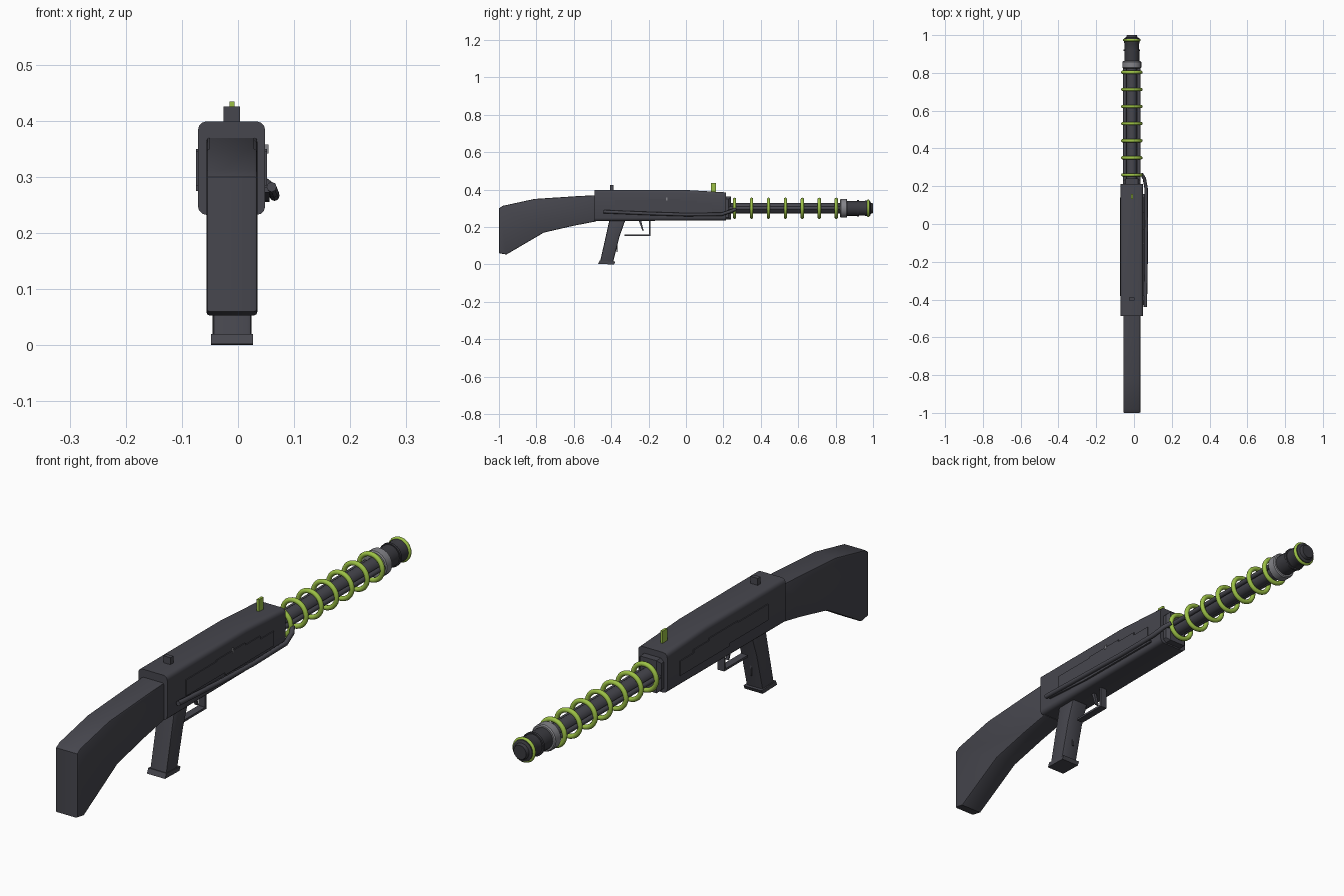
import bpy, bmesh, math
from mathutils import Vector

if "Cube" in bpy.data.objects:
    bpy.data.objects.remove(bpy.data.objects["Cube"])

CX, BZ = -0.0115, 0.30   # centre line of the gun and barrel height


def material(name, rgb):
    m = bpy.data.materials.new(name)
    m.diffuse_color = (*rgb, 1)
    m.use_nodes = True
    m.node_tree.nodes["Principled BSDF"].inputs["Base Color"].default_value = m.diffuse_color
    return m


DARK = material("charcoal", (0.062, 0.062, 0.076))
BLACK = material("dark_steel", (0.042, 0.042, 0.05))
GREY = material("light_grey", (0.23, 0.23, 0.25))
GREEN = material("lime_green", (0.33, 0.53, 0.06))


def finish(name, bm, mat):
    bmesh.ops.recalc_face_normals(bm, faces=bm.faces[:])
    me = bpy.data.meshes.new(name)
    bm.to_mesh(me)
    bm.free()
    me.materials.append(mat)
    ob = bpy.data.objects.new(name, me)
    bpy.context.collection.objects.link(ob)
    bpy.context.view_layer.objects.active = ob
    for o in bpy.context.selected_objects:
        o.select_set(False)
    ob.select_set(True)
    bpy.ops.object.shade_smooth_by_angle(angle=math.radians(35))
    return ob


def slab(name, profile, x0, x1, mat, bevel=0.0, segs=2, long_only=False):
    """Side profile in (y, z) extruded from x0 to x1, with softened side edges."""
    bm = bmesh.new()
    face = bm.faces.new([bm.verts.new((x0, y, z)) for y, z in profile])
    new = bmesh.ops.extrude_face_region(bm, geom=[face])["geom"]
    bmesh.ops.translate(bm, vec=(x1 - x0, 0, 0),
                        verts=[v for v in new if isinstance(v, bmesh.types.BMVert)])
    if bevel:
        edges = []
        for e in bm.edges:
            d = e.verts[1].co - e.verts[0].co
            if abs(d.x) < 1e-5 and not (long_only and abs(d.y) < 0.01):
                edges.append(e)
        bmesh.ops.bevel(bm, geom=edges, offset=bevel, segments=segs,
                        profile=0.5, affect='EDGES')
    return finish(name, bm, mat)


def box(name, x0, x1, y0, y1, z0, z1, mat, bevel=0.0):
    return slab(name, [(y0, z0), (y1, z0), (y1, z1), (y0, z1)], x0, x1, mat, bevel, 1)


def lathe(name, rings, mat, x=CX, z=BZ, sides=20):
    """Closed turned part along y from (y, radius) pairs."""
    bm = bmesh.new()
    loops = []
    for y, r in rings:
        loops.append([bm.verts.new((x + r * math.cos(2 * math.pi * i / sides), y,
                                    z + r * math.sin(2 * math.pi * i / sides)))
                      for i in range(sides)])
    for a, b in zip(loops, loops[1:]):
        for i in range(sides):
            j = (i + 1) % sides
            bm.faces.new((a[i], a[j], b[j], b[i]))
    bm.faces.new(loops[0])
    bm.faces.new(loops[-1])
    return finish(name, bm, mat)


def torus(name, y, major, minor, mat):
    bpy.ops.mesh.primitive_torus_add(location=(CX, y, BZ), rotation=(math.pi / 2, 0, 0),
                                     major_radius=major, minor_radius=minor,
                                     major_segments=32, minor_segments=10)
    ob = bpy.context.object
    ob.name = name
    ob.data.materials.append(mat)
    bpy.ops.object.shade_smooth()


def tube(name, pts, r, mat):
    cu = bpy.data.curves.new(name, 'CURVE')
    cu.dimensions = '3D'
    cu.bevel_depth = r
    cu.bevel_resolution = 2
    cu.use_fill_caps = True
    sp = cu.splines.new('POLY')
    sp.points.add(len(pts) - 1)
    for p, co in zip(sp.points, pts):
        p.co = (*co, 1)
    cu.materials.append(mat)
    ob = bpy.data.objects.new(name, cu)
    bpy.context.collection.objects.link(ob)


# Shoulder stock
slab("stock", [(-1.0, 0.06), (-0.96, 0.053), (-0.76, 0.17), (-0.60, 0.207), (-0.48, 0.23),
               (-0.48, 0.37), (-0.58, 0.365), (-0.81, 0.35), (-0.98, 0.313), (-1.0, 0.30)],
     CX - 0.045, CX + 0.046, DARK, 0.006)

# Receiver and its front collar
slab("receiver", [(-0.488, 0.232), (0.213, 0.235), (0.213, 0.385), (-0.02, 0.399),
                  (-0.488, 0.399)], CX - 0.06, CX + 0.06, DARK, 0.016, 3, True)
box("front_collar", CX - 0.046, CX + 0.046, 0.20, 0.24, 0.24, 0.362, DARK, 0.012)

# Stepped side panels, one on each side
panel = [(-0.38, 0.285), (-0.15, 0.285), (-0.15, 0.275), (0.14, 0.275), (0.14, 0.33),
         (0.06, 0.33), (0.06, 0.342), (-0.03, 0.342), (-0.03, 0.35), (-0.2, 0.35),
         (-0.2, 0.345), (-0.38, 0.345)]
for side, s in (("left", -1), ("right", 1)):
    slab("side_panel_" + side, panel, CX + s * 0.055, CX + s * 0.0635, DARK)
box("panel_pin", CX + 0.06, CX + 0.0655, -0.108, -0.1, 0.342, 0.358, GREY)

# Feed pipe along the right side
tube("feed_pipe", [(0.06, -0.44, 0.282), (0.064, -0.2, 0.272), (0.065, 0.0, 0.266),
                   (0.064, 0.19, 0.268), (0.055, 0.24, 0.284), (0.04, 0.265, 0.295)],
     0.009, DARK)
slab("pipe_rail", [(-0.43, 0.272), (-0.22, 0.258), (0.16, 0.255), (0.16, 0.262),
                   (-0.43, 0.281)], 0.045, 0.056, DARK)

# Sights
box("rear_sight", CX - 0.014, CX + 0.015, -0.405, -0.388, 0.395, 0.425, DARK)
box("front_sight", CX - 0.004, CX + 0.005, 0.133, 0.16, 0.385, 0.434, GREEN)

# Raked grip with base plate and front strip
slab("grip", [(-0.46, 0.012), (-0.39, 0.012), (-0.355, 0.15), (-0.325, 0.235),
              (-0.41, 0.235)], CX - 0.034, CX + 0.036, DARK, 0.008)
slab("grip_base", [(-0.47, 0.002), (-0.385, 0.0), (-0.378, 0.014), (-0.462, 0.02)],
     CX - 0.037, CX + 0.038, DARK)
box("grip_strip", CX - 0.003, CX + 0.003, -0.371, -0.367, 0.065, 0.16, DARK)

# Trigger and guard
box("guard_bottom", CX - 0.014, CX + 0.014, -0.33, -0.19, 0.152, 0.160, DARK)
box("guard_front", CX - 0.014, CX + 0.014, -0.198, -0.19, 0.152, 0.238, DARK)
slab("trigger", [(-0.253, 0.235), (-0.24, 0.235), (-0.226, 0.178), (-0.232, 0.178)],
     CX - 0.006, CX + 0.006, DARK)

# Barrel with parallel side rods
lathe("barrel", [(0.2, 0.027), (0.86, 0.027)], DARK)
for side, s in (("left", -1), ("right", 1)):
    lathe("barrel_rod_" + side, [(0.2, 0.009), (0.84, 0.009)], DARK, CX + s * 0.037, BZ, 12)

# Green coil rings
for i in range(7):
    torus(f"coil_ring_{i + 1}", 0.26 + 0.0905 * i, 0.048, 0.009, GREEN)
torus("muzzle_ring", 0.974, 0.040, 0.007, GREEN)

# Muzzle collar and ribbed muzzle
lathe("muzzle_collar", [(0.824, 0.046), (0.828, 0.050), (0.858, 0.050), (0.862, 0.046)], GREY)
lathe("muzzle", [(0.85, 0.040), (0.868, 0.040), (0.915, 0.040), (0.915, 0.044), (0.924, 0.044),
                 (0.924, 0.039), (0.955, 0.039), (0.96, 0.041), (0.984, 0.040),
                 (0.988, 0.030), (1.0, 0.026)], BLACK)
